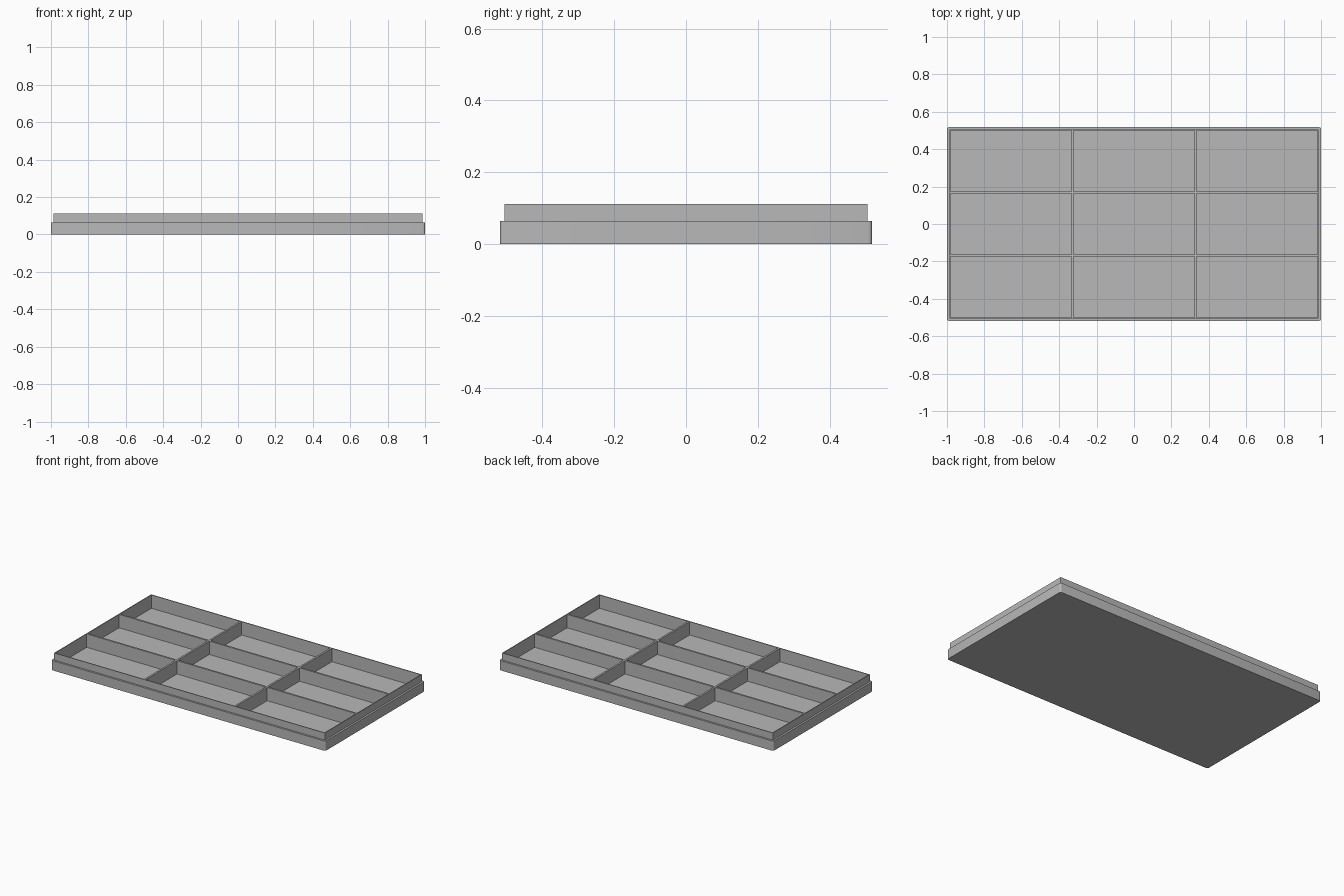
import bpy, bmesh, math
from mathutils import Matrix

cube = bpy.data.objects.get("Cube")
if cube:
    bpy.data.objects.remove(cube)

HALF_X, HALF_Y = 0.9875, 0.5055      # raised lip outline
LEDGE = 0.0125                       # base overhang around the lip
TOP, STEP, FLOOR = 0.111, 0.064, 0.023
WALL = 0.006                         # half a divider, also the rim

grey = bpy.data.materials.new("plain grey")
grey.use_nodes = True
colour = (0.48, 0.48, 0.48, 1)
grey.diffuse_color = colour
grey.node_tree.nodes["Principled BSDF"].inputs["Base Color"].default_value = colour

bm = bmesh.new()


def extrude_edges(edges):
    """Extrude a loop of edges and return the new vertices and edges."""
    new = bmesh.ops.extrude_edge_only(bm, edges=edges)["geom"]
    verts = [g for g in new if isinstance(g, bmesh.types.BMVert)]
    ring = [g for g in new if isinstance(g, bmesh.types.BMEdge)
            and all(v in verts for v in g.verts)]
    return verts, ring


# Top of the tray, divided into three by three compartments
bmesh.ops.create_grid(bm, x_segments=3, y_segments=3, size=1,
                      matrix=Matrix.Translation((0, 0, TOP)) @ Matrix.Diagonal((HALF_X, HALF_Y, 1, 1)))
cells = bm.faces[:]
rim = [e for e in bm.edges if e.is_boundary]

# Lip side, ledge and base side
verts, ring = extrude_edges(rim)
for v in verts:
    v.co.z = STEP
verts, ring = extrude_edges(ring)
for v in verts:
    v.co.x *= (HALF_X + LEDGE) / HALF_X
    v.co.y *= (HALF_Y + LEDGE) / HALF_Y
verts, ring = extrude_edges(ring)
for v in verts:
    v.co.z = 0
bmesh.ops.contextual_create(bm, geom=ring)

# Compartments sunk to the floor
bmesh.ops.inset_individual(bm, faces=cells, thickness=WALL, use_even_offset=True)
for cell in cells:
    sunk = bmesh.ops.extrude_discrete_faces(bm, faces=[cell])["faces"][0]
    # Close the walls between the rim of the cell and its floor
    upper = [e for e in bm.edges if e.is_boundary and not e in sunk.edges[:]]
    for v in sunk.verts:
        v.co.z = FLOOR
    bmesh.ops.bridge_loops(bm, edges=upper + sunk.edges[:]) if upper else None

# Rounded outer corners of the base
corners = [e for e in bm.edges
           if all(abs(v.co.x) > HALF_X + 0.01 and abs(v.co.y) > HALF_Y + 0.01 for v in e.verts)
           and abs(e.verts[0].co.z - e.verts[1].co.z) > 0.01]
bmesh.ops.bevel(bm, geom=corners, offset=0.011, segments=4, profile=0.5, affect="EDGES")
bmesh.ops.recalc_face_normals(bm, faces=bm.faces[:])

mesh = bpy.data.meshes.new("compartment_tray")
bm.to_mesh(mesh)
bm.free()
tray = bpy.data.objects.new("compartment_tray", mesh)
bpy.context.collection.objects.link(tray)
mesh.materials.append(grey)

bpy.context.view_layer.objects.active = tray
tray.select_set(True)
bpy.ops.object.shade_smooth_by_angle(angle=math.radians(30))
